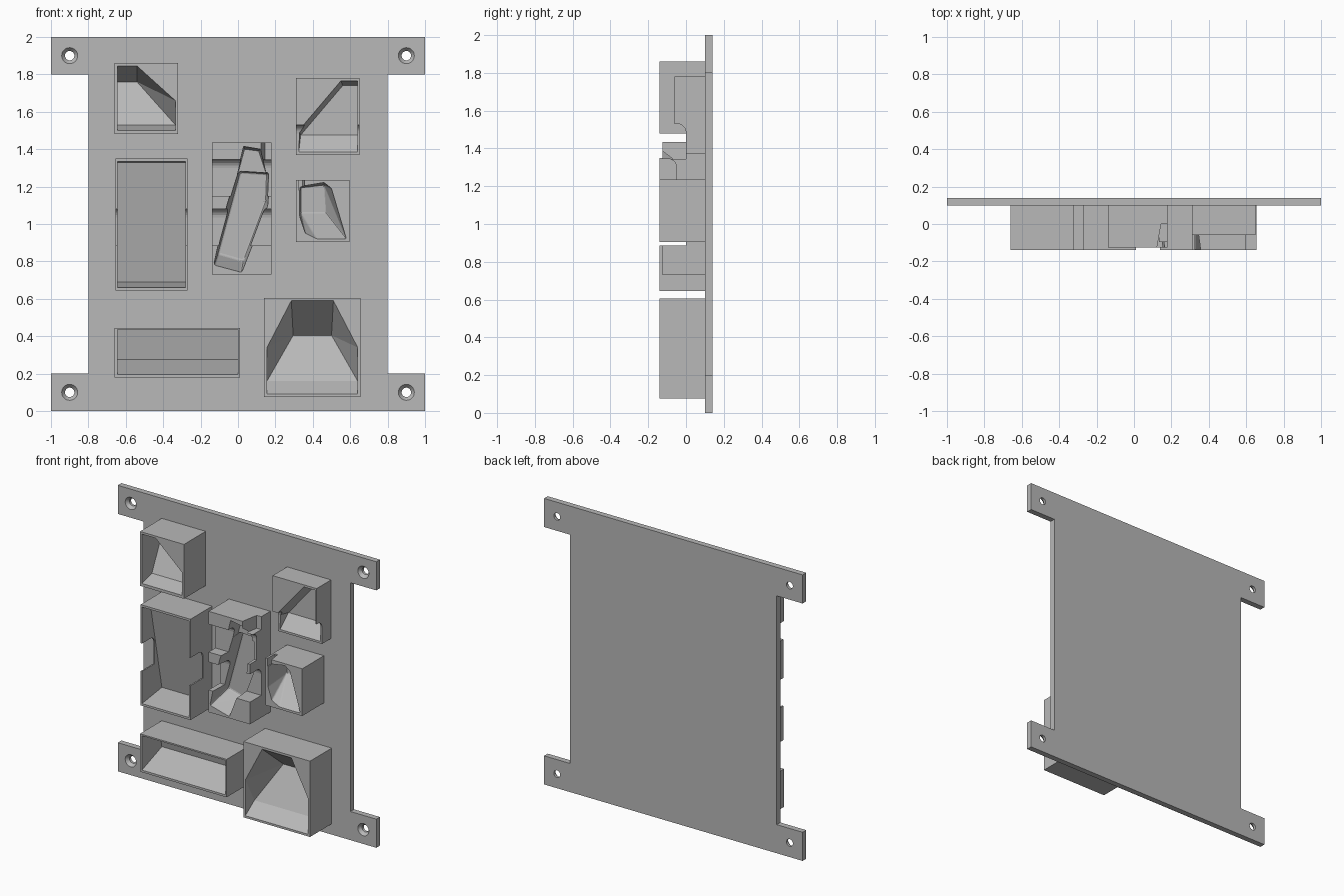
import bpy, bmesh, math
from mathutils import Matrix, Vector

old = bpy.data.objects.get("Cube")
if old:
    bpy.data.objects.remove(old)

grey = bpy.data.materials.new("plain grey")
grey.use_nodes = True
grey.diffuse_color = (0.48, 0.48, 0.48, 1)
grey.node_tree.nodes["Principled BSDF"].inputs["Base Color"].default_value = (0.48, 0.48, 0.48, 1)

FRONT, PLATE_Y, BACK = -0.14, 0.10, 0.14


def finish(name, bm):
    bmesh.ops.recalc_face_normals(bm, faces=bm.faces)
    mesh = bpy.data.meshes.new(name)
    bm.to_mesh(mesh)
    bm.free()
    mesh.materials.append(grey)
    ob = bpy.data.objects.new(name, mesh)
    bpy.context.collection.objects.link(ob)
    return ob


def prism(name, points, vec):
    """Extrude a closed polygon along a vector."""
    bm = bmesh.new()
    face = bm.faces.new([bm.verts.new(p) for p in points])
    res = bmesh.ops.extrude_face_region(bm, geom=[face])
    verts = [v for v in res["geom"] if isinstance(v, bmesh.types.BMVert)]
    bmesh.ops.translate(bm, verts=verts, vec=vec)
    return finish(name, bm)


def block(name, x0, x1, z0, z1, y0, y1):
    pts = [(x0, y0, z0), (x1, y0, z0), (x1, y0, z1), (x0, y0, z1)]
    return prism(name, pts, (0, y1 - y0, 0))


def pocket(mouth, inner, front=FRONT, bevel=0):
    """Tapered pocket: mouth outline (x, z), then inner points (x, y, z)."""
    bm = bmesh.new()
    pts = [(x, y, z) for x, z in mouth for y in (front - 0.08, front)] + inner
    bmesh.ops.convex_hull(bm, input=[bm.verts.new(p) for p in pts])
    bmesh.ops.delete(bm, geom=[v for v in bm.verts if not v.link_faces], context="VERTS")
    bmesh.ops.dissolve_limit(bm, angle_limit=0.02, verts=bm.verts, edges=bm.edges)
    if bevel:
        bmesh.ops.bevel(bm, geom=bm.edges[:], offset=bevel, segments=2, affect="EDGES", profile=0.5)
    return finish("cutter", bm)


def notch(x0, x1, z0, z1, depth, r=0.045):
    """Finger notch across a box, with a rounded upper inner corner."""
    pts = [(-0.3, z0), (depth, z0)]
    for i in range(6):
        a = math.radians(18 * i)
        pts.append((depth - r + r * math.cos(a), z1 - r + r * math.sin(a)))
    pts.append((-0.3, z1))
    return prism("cutter", [(x0 - 0.05, y, z) for y, z in pts], (x1 - x0 + 0.1, 0, 0))


def carve(ob, cutters):
    for c in cutters:
        m = ob.modifiers.new("cut", "BOOLEAN")
        m.operation, m.solver, m.object = "DIFFERENCE", "EXACT", c
    bpy.context.view_layer.update()
    dg = bpy.context.evaluated_depsgraph_get()
    mesh = bpy.data.meshes.new_from_object(ob.evaluated_get(dg))
    ob.modifiers.clear()
    ob.data = mesh
    for c in cutters:
        bpy.data.objects.remove(c)


def rect(x0, x1, z0, z1):
    return [(x0, z0), (x1, z0), (x1, z1), (x0, z1)]


# Mounting plate with four ears
half = [(1, 0), (1, 0.2), (0.8, 0.2), (0.8, 1.8), (1, 1.8), (1, 2)]
outline = half + [(-x, z) for x, z in reversed(half)]
plate = prism("mounting_plate", [(x, PLATE_Y, z) for x, z in outline], (0, BACK - PLATE_Y, 0))

# Countersunk screw holes
holes = []
for x in (-0.9, 0.9):
    for z in (0.1, 1.9):
        for r1, r2, y0, y1 in ((0.025, 0.025, 0.05, 0.2), (0.046, 0.025, 0.096, 0.122)):
            bm = bmesh.new()
            bmesh.ops.create_cone(bm, cap_ends=True, segments=32, radius1=r1, radius2=r2, depth=y1 - y0)
            bmesh.ops.transform(bm, verts=bm.verts, matrix=Matrix.Translation(
                Vector((x, (y0 + y1) / 2, z))) @ Matrix.Rotation(-math.pi / 2, 4, "X"))
            holes.append(finish("cutter", bm))
carve(plate, holes)

# Upper right holder: wedge pocket with one diagonal wall
ob = block("upper_right_holder", -0.66, -0.32, 1.48, 1.86, FRONT, PLATE_Y)
carve(ob, [pocket(
    [(-0.645, 1.5), (-0.335, 1.5), (-0.335, 1.66), (-0.54, 1.845), (-0.645, 1.845)],
    [(-0.645, -0.03, 1.53), (-0.335, -0.03, 1.53), (-0.645, 0.08, 1.76), (-0.54, 0.08, 1.76)])])

# Upper left holder: shallower, with a cut-back lower half
ob = block("upper_left_holder", 0.31, 0.65, 1.37, 1.78, -0.06, PLATE_Y)
carve(ob, [
    notch(0.31, 0.65, 1.3, 1.53, 0),
    pocket([(0.325, 1.385), (0.64, 1.385), (0.64, 1.765), (0.55, 1.765), (0.325, 1.5)],
           [(0.325, 0, 1.385), (0.64, 0, 1.385), (0.335, 0.08, 1.475), (0.64, 0.08, 1.475),
            (0.64, 0.08, 1.74), (0.56, 0.08, 1.74)], front=-0.06)])

# Tall holder: deep at the bottom, shallow at the top
ob = block("tall_holder", -0.655, -0.27, 0.645, 1.35, FRONT, PLATE_Y)
carve(ob, [
    notch(-0.655, -0.27, 0.885, 1.08, 0),
    pocket(rect(-0.645, -0.28, 0.66, 1.335),
           [(x, y, z) for x in (-0.645, -0.28) for y, z in ((0.08, 0.69), (-0.05, 1.33))])])

# Centre holder: slanted rounded pocket, two notches and a top slot
ob = block("centre_holder", -0.14, 0.18, 0.73, 1.435, -0.125, PLATE_Y)
slanted = [(-0.13, 0.78), (0.02, 0.74), (0.16, 1.1), (0.17, 1.28), (0, 1.29), (-0.06, 1.1)]
carve(ob, [
    notch(-0.14, 0.18, 0.885, 1.08, 0),
    notch(-0.14, 0.18, 1.15, 1.345, -0.05),
    pocket(slanted, [(-0.11, 0.05, 0.84), (0.03, 0.05, 0.8), (0.15, 0.05, 1.12),
                     (0.155, 0.05, 1.27), (0.01, 0.05, 1.28)], front=-0.125, bevel=0.01),
    pocket([(-0.01, 1.25), (0.03, 1.415), (0.12, 1.4), (0.155, 1.25)],
           [(0, 0, 1.27), (0.035, 0, 1.4), (0.11, 0, 1.39), (0.15, 0, 1.27)], front=-0.125),
    prism("cutter", [(0.11, -0.2, 1.345), (0.25, -0.2, 1.345), (0.25, 0, 1.345), (0.145, 0, 1.345)],
          (0, 0, 0.2))])

# Small holder: leaning pocket with a slot in its top corner
ob = block("small_holder", 0.31, 0.595, 0.905, 1.235, FRONT, PLATE_Y)
carve(ob, [
    pocket([(0.33, 1.2), (0.46, 1.222), (0.5, 1.19), (0.58, 0.92), (0.42, 0.92), (0.36, 0.95), (0.33, 1.04)],
           [(0.335, 0.06, 1.06), (0.47, 0.06, 1.06), (0.46, 0.06, 1.21), (0.335, 0.06, 1.195)], bevel=0.005),
    prism("cutter", [(0.325, -0.2, 1.18), (0.365, -0.2, 1.18), (0.345, -0.055, 1.18), (0.325, -0.055, 1.18)],
          (0, 0, 0.1))])

# Wide holder: trough with a sloping floor
ob = block("wide_holder", -0.66, 0.01, 0.18, 0.445, FRONT, PLATE_Y)
carve(ob, [pocket(
    rect(-0.645, 0, 0.195, 0.435),
    [(x, y, z) for x in (-0.645, 0) for y, z in ((0.08, 0.275), (0.045, 0.435))])])

# Large holder: hopper pocket with two chamfered upper corners
ob = block("large_holder", 0.14, 0.655, 0.075, 0.605, FRONT, PLATE_Y)
carve(ob, [pocket(
    [(0.155, 0.09), (0.64, 0.09), (0.64, 0.34), (0.51, 0.59), (0.285, 0.59), (0.155, 0.34)],
    [(0.155, -0.04, 0.16), (0.64, -0.04, 0.16), (0.295, 0.08, 0.405), (0.5, 0.08, 0.405)])])
